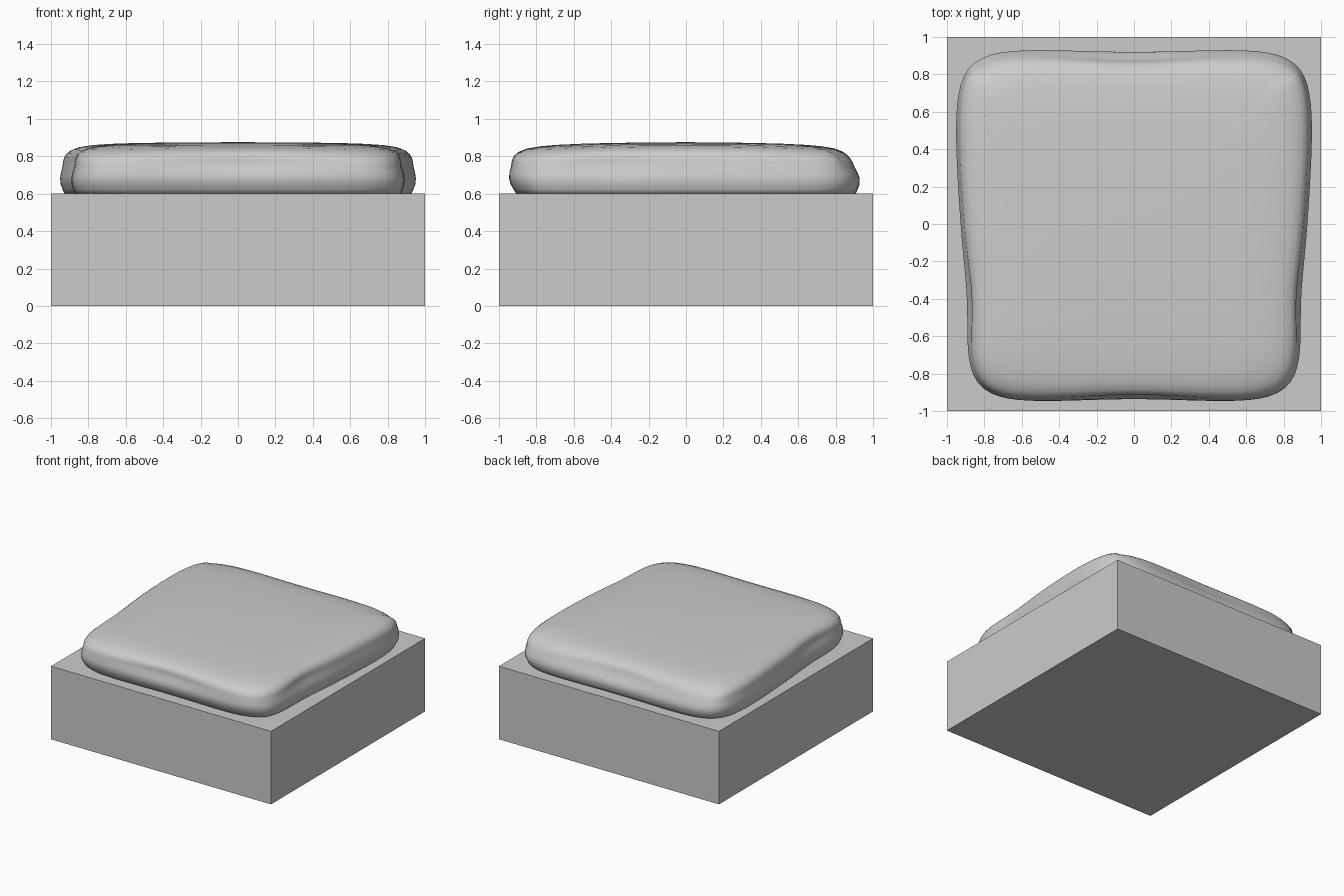
import bpy, bmesh
from math import sin, cos, pi, exp

old = bpy.data.objects.get("Cube")
if old:
    bpy.data.objects.remove(old, do_unlink=True)

grey = bpy.data.materials.new("plain grey")
grey.use_nodes = True
COLOUR = (0.6, 0.6, 0.6, 1)
grey.diffuse_color = COLOUR
grey.node_tree.nodes["Principled BSDF"].inputs["Base Color"].default_value = COLOUR


def finish(bm, name, smooth):
    bmesh.ops.recalc_face_normals(bm, faces=bm.faces)
    mesh = bpy.data.meshes.new(name)
    bm.to_mesh(mesh)
    bm.free()
    mesh.materials.append(grey)
    for face in mesh.polygons:
        face.use_smooth = smooth
    obj = bpy.data.objects.new(name, mesh)
    bpy.context.collection.objects.link(obj)
    return obj


# Square base block
bm = bmesh.new()
bmesh.ops.create_cube(bm, size=1)
for v in bm.verts:
    v.co = (v.co.x * 2, v.co.y * 2, (v.co.z + 0.5) * 0.6)
finish(bm, "base_block", False)


def bump(t, centre, width):
    return exp(-((t - centre) / width) ** 2)


# Cushion: rounded-square rings following a soft side profile (scale, height)
PROFILE = [(0.97, 0.59), (0.985, 0.62), (0.998, 0.65), (1.0, 0.68), (0.995, 0.71),
           (0.985, 0.74), (0.982, 0.77), (0.979, 0.795), (0.968, 0.815), (0.945, 0.834),
           (0.9, 0.85), (0.83, 0.859), (0.74, 0.865), (0.6, 0.869), (0.45, 0.871),
           (0.3, 0.872), (0.15, 0.873)]
SEGMENTS = 160


def cushion_point(angle, scale, height):
    c, s = cos(angle), sin(angle)
    r = (abs(c) ** 7.5 + abs(s) ** 7.5) ** (-1 / 7.5)
    u, v = r * c, r * s
    # the back is wider than the front
    x = u * (0.928 + 0.027 * sin(pi / 2 * max(-1, min(1, v * 1.5))))
    y = v * 0.945 - 0.01
    # shallow hollows along the middle of each side, deepest at the upper groove
    groove = 0.6 + bump(height, 0.76, 0.05)
    if abs(v) > 0.9:
        y -= v * 0.018 * bump(u, 0, 0.4) * groove
    if abs(u) > 0.9:
        x -= u * 0.015 * bump(v, -0.42, 0.25) * groove
    # the back leans in towards its upper edge, the front leans in at its foot
    if v > 0.9:
        y -= 0.03 * max(0, height - 0.68) / 0.12
    elif v < -0.9:
        y += 0.02 * max(0, 0.7 - height) / 0.1
    # the top sags slightly towards the corners and the back
    sag = 0.02 * (abs(u * v) ** 2) * scale ** 6 + 0.01 * abs(v * scale) ** 2
    z = height - (sag if height > 0.78 else 0)
    return x * scale, y * scale, z + 0.002


bm = bmesh.new()
rings = [[bm.verts.new(cushion_point(2 * pi * (i + 0.5) / SEGMENTS, s, z))
          for i in range(SEGMENTS)] for s, z in PROFILE]
for low, high in zip(rings, rings[1:]):
    for i in range(SEGMENTS):
        j = (i + 1) % SEGMENTS
        bm.faces.new((low[i], low[j], high[j], high[i]))
centre = bm.verts.new((0, 0, 0.876))
for i in range(SEGMENTS):
    bm.faces.new((rings[-1][i], rings[-1][(i + 1) % SEGMENTS], centre))
bm.faces.new(rings[0])
cushion = finish(bm, "cushion", True)

# Soften the folds
soft = cushion.modifiers.new("soften", "SMOOTH")
soft.factor = 0.5
soft.iterations = 3
